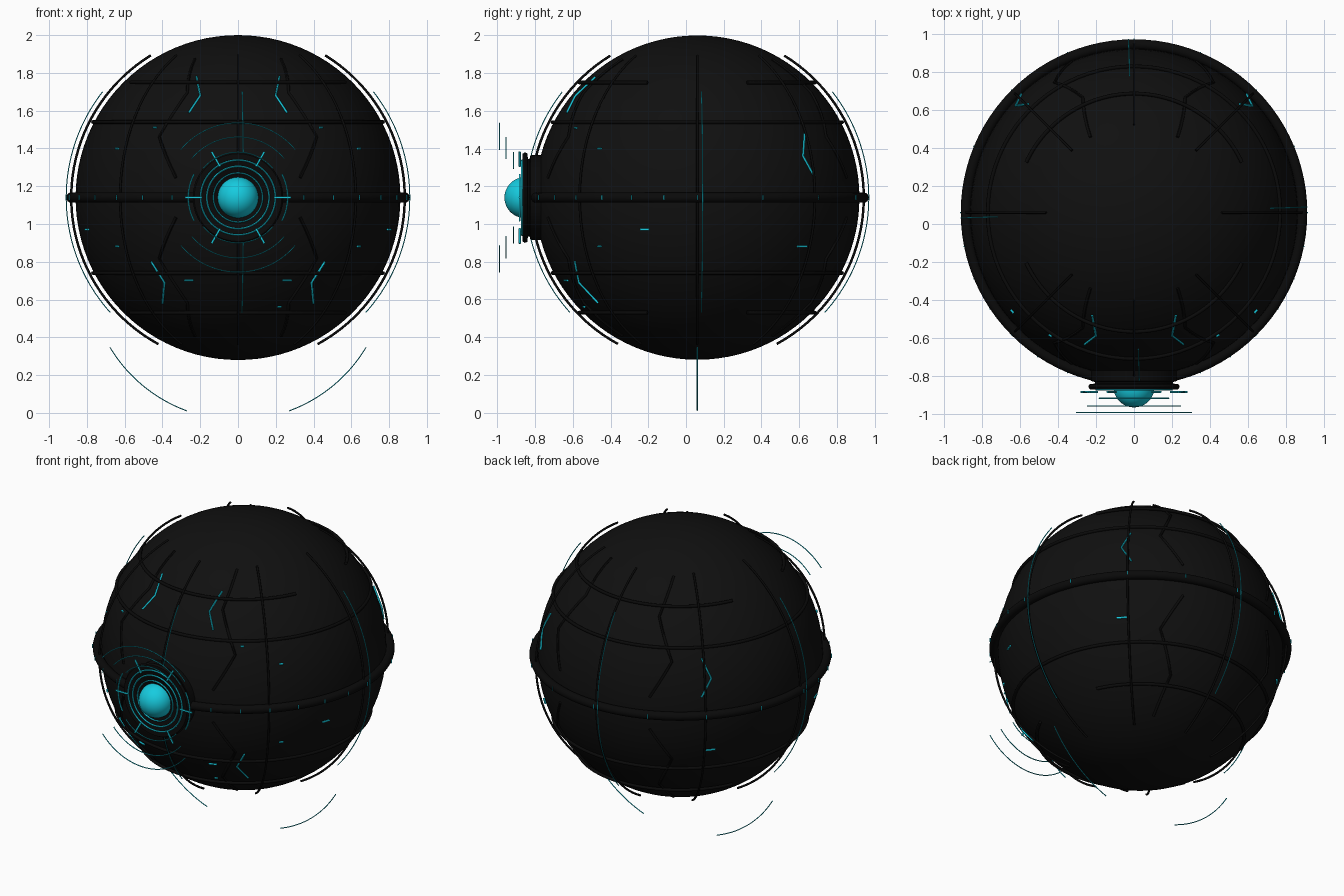
import bpy, bmesh, math
from mathutils import Vector

if "Cube" in bpy.data.objects:
    bpy.data.objects.remove(bpy.data.objects["Cube"])

C = Vector((0, 0.06, 1.14))   # sphere centre
R = 0.86


def material(name, rgb):
    m = bpy.data.materials.new(name)
    m.diffuse_color = (*rgb, 1)
    m.use_nodes = True
    m.node_tree.nodes["Principled BSDF"].inputs["Base Color"].default_value = m.diffuse_color
    return m


SHELL = material("shell_black", (0.005, 0.005, 0.005))
TRIM = material("trim_black", (0.003, 0.003, 0.003))
CYAN = material("glow_cyan", (0.008, 0.60, 0.74))


def finish(ob, mat, angle=40):
    ob.data.materials.clear()
    ob.data.materials.append(mat)
    bpy.ops.object.select_all(action='DESELECT')
    ob.select_set(True)
    bpy.context.view_layer.objects.active = ob
    bpy.ops.object.shade_smooth_by_angle(angle=math.radians(angle))


def tubes(name, paths, radius, mat, cyclic=False, res=1):
    """Round tubes along world-space paths, joined in one mesh."""
    cu = bpy.data.curves.new(name, 'CURVE')
    cu.dimensions = '3D'
    cu.bevel_depth = radius
    cu.bevel_resolution = res
    cu.use_fill_caps = True
    for p in paths:
        s = cu.splines.new('POLY')
        s.points.add(len(p) - 1)
        for pt, co in zip(s.points, p):
            pt.co = (*co, 1)
        s.use_cyclic_u = cyclic
    ob = bpy.data.objects.new(name, cu)
    bpy.context.collection.objects.link(ob)
    bpy.ops.object.select_all(action='DESELECT')
    ob.select_set(True)
    bpy.context.view_layer.objects.active = ob
    bpy.ops.object.convert(target='MESH')
    finish(bpy.context.object, mat, 60)


def sph(az, lat, r):
    a, l = math.radians(az), math.radians(lat)
    return C + r * Vector((math.cos(a) * math.cos(l), math.sin(a) * math.cos(l), math.sin(l)))


def span(a, b, n):
    return [a + (b - a) * i / n for i in range(n + 1)]


def meridian(az, lo, hi, r):
    return [sph(az, l, r) for l in span(lo, hi, 40)]


def parallel(dz, r, a, b):
    return [C + Vector((r * math.cos(math.radians(t)), r * math.sin(math.radians(t)), dz))
            for t in span(a, b, 80)]


def face_arc(r, y, a, b, n=40):
    """Arc facing the front, centred on the lens."""
    return [Vector((r * math.cos(math.radians(t)), y, C.z + r * math.sin(math.radians(t))))
            for t in span(a, b, n)]


def on_shell(x, z, r=0.866, side=-1):
    """Point of the shell seen at x, z from the front or back."""
    dz = z - C.z
    return C + Vector((x, side * math.sqrt(r * r - x * x - dz * dz), dz))


def mirror_x(paths):
    return paths + [[Vector((-p.x, p.y, p.z)) for p in path] for path in paths]


# Main shell
bpy.ops.mesh.primitive_uv_sphere_add(segments=96, ring_count=48, radius=R, location=C)
bpy.context.object.name = "shell"
finish(bpy.context.object, SHELL)

# Equator band
bpy.ops.mesh.primitive_torus_add(major_segments=96, minor_segments=16,
                                 major_radius=0.883, minor_radius=0.027, location=C)
bpy.context.object.name = "equator_band"
finish(bpy.context.object, TRIM)

# Raised seams: full rings, part rings and meridian ribs
tubes("latitude_seams", [parallel(s * 0.4, 0.768, 0, 360)[:-1] for s in (1, -1)],
      0.010, TRIM, cyclic=True, res=2)
tubes("partial_seams", [parallel(s * 0.61, 0.625, a, a + 130)
                        for s in (1, -1) for a in (25, 205)], 0.010, TRIM, res=2)
tubes("meridian_ribs", [meridian(a, -61.5, 58 + 0.5, 0.883) for a in range(0, 360, 45)],
      0.0065, TRIM, res=2)

# Black zigzag seams, mirrored to all eight octants
zig = [(60, 58), (66, 40), (58.6, 22), (67.5, 7)]
zigzags = []
for sy in (1, -1):
    for sz in (1, -1):
        pts = []
        for (a0, l0), (a1, l1) in zip(zig, zig[1:]):
            pts += [sph(sy * (a0 + (a1 - a0) * t / 4), sz * (l0 + (l1 - l0) * t / 4), 0.864)
                    for t in range(4)]
        zigzags.append(pts + [sph(sy * zig[-1][0], sz * zig[-1][1], 0.864)])
tubes("zigzag_seams", mirror_x(zigzags), 0.008, TRIM)

# Floating glow meridians, slightly turned from the axes
tubes("glow_meridians", [meridian(a + 1.8, -42, 38, 0.91) for a in range(0, 360, 90)],
      0.003, CYAN)

# Glow chevrons
chevrons = [[on_shell(*p) for p in ((0.22, 1.78), (0.20, 1.68), (0.26, 1.59))],
            [on_shell(*p) for p in ((0.46, 0.80), (0.39, 0.69), (0.40, 0.58))],
            [C + Vector(p).normalized() * 0.866
             for p in ((0.555, 0.57, 0.34), (0.62, 0.56, 0.22), (0.59, 0.62, 0.11))]]
tubes("glow_chevrons", mirror_x(chevrons), 0.006, CYAN)

# Small glow dashes lying along the latitude
dashes = []
for x, z, half, side in ((0.64, 1.40, 0.012, -1), (0.64, 0.88, 0.012, -1),
                         (0.26, 0.70, 0.025, -1), (0.44, 1.51, 0.010, -1),
                         (0.80, 0.97, 0.025, -1), (0.608, 0.88, 0.034, 1),
                         (0.22, 0.56, 0.010, -1)):
    p = on_shell(x, z, 0.864, side)
    d = (p - C).cross(Vector((0, 0, 1))).normalized() * half
    dashes.append([p - d, p + d])
tubes("glow_dashes", mirror_x(dashes[:-1]) + dashes[-1:], 0.006, CYAN)

# Ticks on the equator band: close at the front, wider apart at the back
ticks = [i * 11.25 for i in range(32) if i >= 16 or i % 2 == 0]
tubes("equator_ticks", [[sph(a, -0.8, 0.911), sph(a, 0.8, 0.911)] for a in ticks], 0.003, CYAN)

# Lens housing: lathed about the y axis
profile = [(0, -0.76), (0.225, -0.76), (0.225, -0.825), (0.205, -0.83), (0.205, -0.838),
           (0.235, -0.842), (0.24, -0.855), (0.232, -0.868), (0.15, -0.868),
           (0.14, -0.86), (0, -0.86)]
bm = bmesh.new()
vs = [bm.verts.new((r, y, C.z)) for r, y in profile]
es = [bm.edges.new(e) for e in zip(vs, vs[1:])]
bmesh.ops.spin(bm, geom=vs + es, cent=(0, 0, C.z), axis=(0, 1, 0),
               angle=math.tau, steps=64)
bmesh.ops.remove_doubles(bm, verts=bm.verts, dist=1e-5)
bmesh.ops.recalc_face_normals(bm, faces=bm.faces)
me = bpy.data.meshes.new("lens_housing")
bm.to_mesh(me)
bm.free()
housing = bpy.data.objects.new("lens_housing", me)
bpy.context.collection.objects.link(housing)
finish(housing, TRIM)

# Lens dome
bpy.ops.mesh.primitive_uv_sphere_add(segments=48, ring_count=24, radius=0.108,
                                     location=(0, -0.855, C.z))
bpy.context.object.name = "lens_dome"
finish(bpy.context.object, CYAN)

# Glow rings, spokes and side arcs on the housing
tubes("lens_rings", [face_arc(r, -0.870, 0, 360, 64)[:-1] for r in (0.13, 0.165, 0.198)],
      0.005, CYAN, cyclic=True)
tubes("lens_spokes", [[face_arc(r, -0.882, a, a, 1)[0] for r in (0.19, 0.28)]
                      for a in range(0, 360, 60)], 0.006, CYAN)
tubes("lens_side_arcs", [face_arc(0.263, -0.882, a - 28, a + 28) for a in (0, 180)],
      0.005, CYAN)

# Floating arcs above and below the lens, stepping forward
tubes("projected_arcs", [face_arc(r, y, a + 40, a + 140)
                         for r, y in ((0.24, -0.915), (0.32, -0.955), (0.395, -0.99))
                         for a in (0, 180)], 0.003, CYAN)

# Floating arcs under the shell
lower = [[Vector((0.79 * math.sin(math.radians(t)), C.y, 0.753 - 0.79 * math.cos(math.radians(t))))
          for t in span(20, 59, 40)]]
tubes("lower_arcs", mirror_x(lower), 0.003, CYAN)
